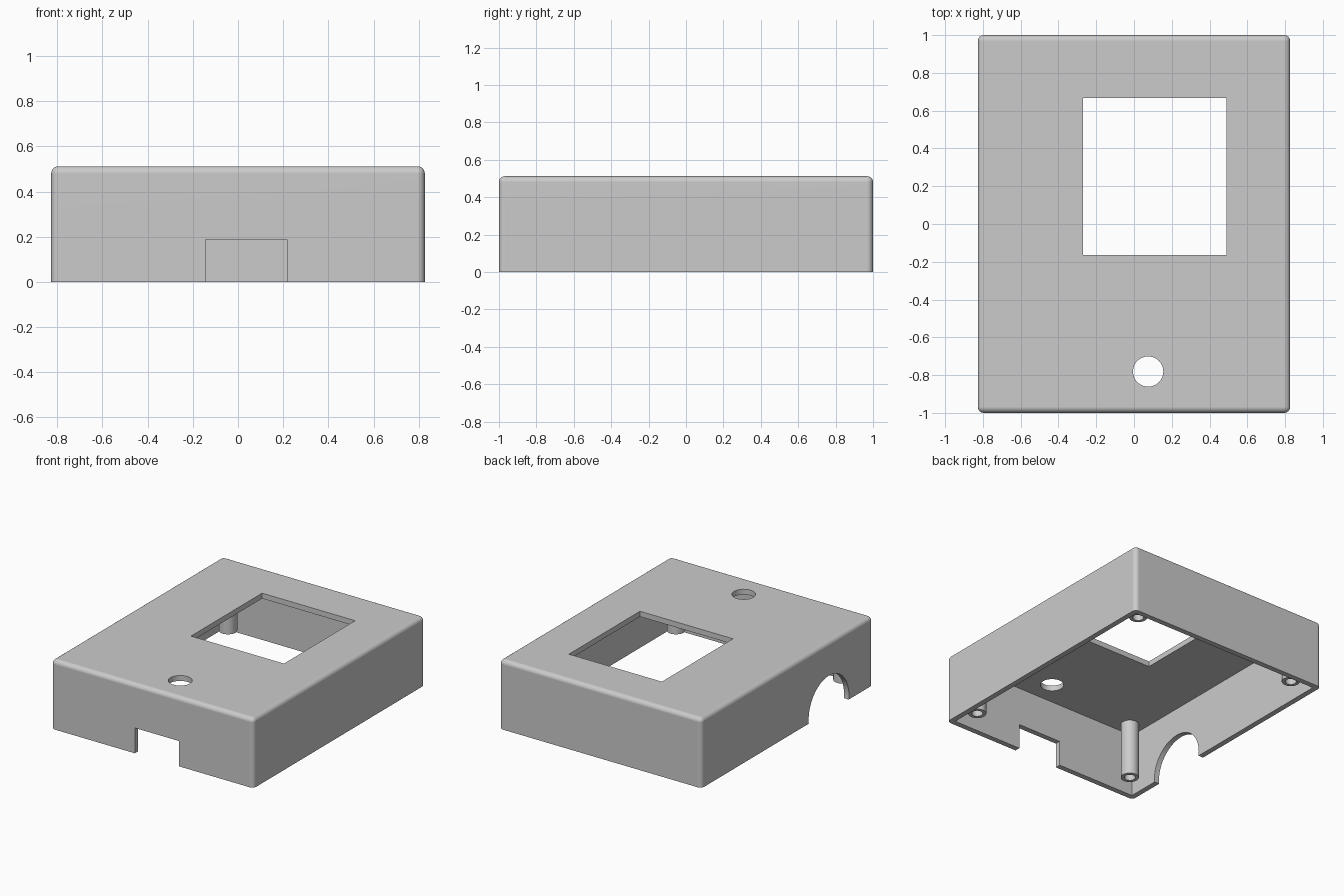
import bpy, bmesh, math
from mathutils import Matrix

if "Cube" in bpy.data.objects:
    bpy.data.objects.remove(bpy.data.objects["Cube"], do_unlink=True)

HALF_X, HALF_Y, HEIGHT = 0.827, 1.0, 0.512
WALL, ROUND = 0.04, 0.032
PLATE_Z = HEIGHT - WALL

grey = bpy.data.materials.new("plain grey")
grey.use_nodes = True
colour = (0.6, 0.6, 0.6, 1)
grey.diffuse_color = colour
grey.node_tree.nodes["Principled BSDF"].inputs["Base Color"].default_value = colour


def add_object(name, bm):
    mesh = bpy.data.meshes.new(name)
    bm.to_mesh(mesh)
    bm.free()
    mesh.materials.append(grey)
    obj = bpy.data.objects.new(name, mesh)
    bpy.context.collection.objects.link(obj)
    return obj


def box(name, x, y, z, bevel=0):
    """Box from (low, high) ranges; bevel rounds all but the bottom edges."""
    bm = bmesh.new()
    size = [r[1] - r[0] for r in (x, y, z)]
    centre = [sum(r) / 2 for r in (x, y, z)]
    bmesh.ops.create_cube(bm, size=1, matrix=Matrix.Translation(centre) @ Matrix.Diagonal((*size, 1)))
    if bevel:
        edges = [e for e in bm.edges if max(v.co.z for v in e.verts) > centre[2]]
        bmesh.ops.bevel(bm, geom=edges, offset=bevel, segments=6, profile=0.5, affect='EDGES')
    return add_object(name, bm)


def cylinder(name, radius, depth, centre, rotation=Matrix.Identity(4), sides=48):
    bm = bmesh.new()
    bmesh.ops.create_cone(bm, cap_ends=True, segments=sides, radius1=radius, radius2=radius,
                          depth=depth, matrix=Matrix.Translation(centre) @ rotation)
    return add_object(name, bm)


def cut(target, cutter):
    cutter.hide_render = True
    mod = target.modifiers.new("cut", 'BOOLEAN')
    mod.operation, mod.solver, mod.object = 'DIFFERENCE', 'EXACT', cutter
    bpy.context.view_layer.objects.active = target
    bpy.ops.object.modifier_apply(modifier=mod.name)
    bpy.data.objects.remove(cutter, do_unlink=True)


def smooth(obj):
    bpy.ops.object.select_all(action='DESELECT')
    obj.select_set(True)
    bpy.context.view_layer.objects.active = obj
    bpy.ops.object.shade_smooth_by_angle(angle=math.radians(30))
    obj.modifiers.new("flat faces", 'WEIGHTED_NORMAL').keep_sharp = True


# Open-bottomed shell with rounded outside edges
case = box("case_shell", (-HALF_X, HALF_X), (-HALF_Y, HALF_Y), (0, HEIGHT), ROUND)
cut(case, box("cavity", (WALL - HALF_X, HALF_X - WALL), (WALL - HALF_Y, HALF_Y - WALL), (-0.2, PLATE_Z)))

# Display window and round button hole in the top
cut(case, box("window", (-0.27, 0.49), (-0.163, 0.667), (0.4, 0.7)))
cut(case, cylinder("button_hole", 0.08, 0.3, (0.075, -0.781, HEIGHT)))

# Square notch in the front wall and arched cable opening in one side wall
cut(case, box("notch", (-0.143, 0.217), (-1.2, -0.9), (-0.2, 0.187)))
cut(case, cylinder("arch", 0.235, 0.3, (-HALF_X, -0.485, 0.03), Matrix.Rotation(math.pi / 2, 4, 'Y'), 64))
smooth(case)

# Hollow screw posts hanging from the top in the four corners
POST_END = 0.055
for side, sx in (("right", -1), ("left", 1)):
    for end, sy in (("front", -1), ("back", 1)):
        x, y = sx * 0.68, sy * 0.855
        length = PLATE_Z + 0.005 - POST_END
        post = cylinder(f"screw_post_{end}_{side}", 0.062, length, (x, y, POST_END + length / 2), sides=32)
        cut(post, cylinder("bore", 0.038, length, (x, y, POST_END + length / 2 - 0.01), sides=32))
        smooth(post)
